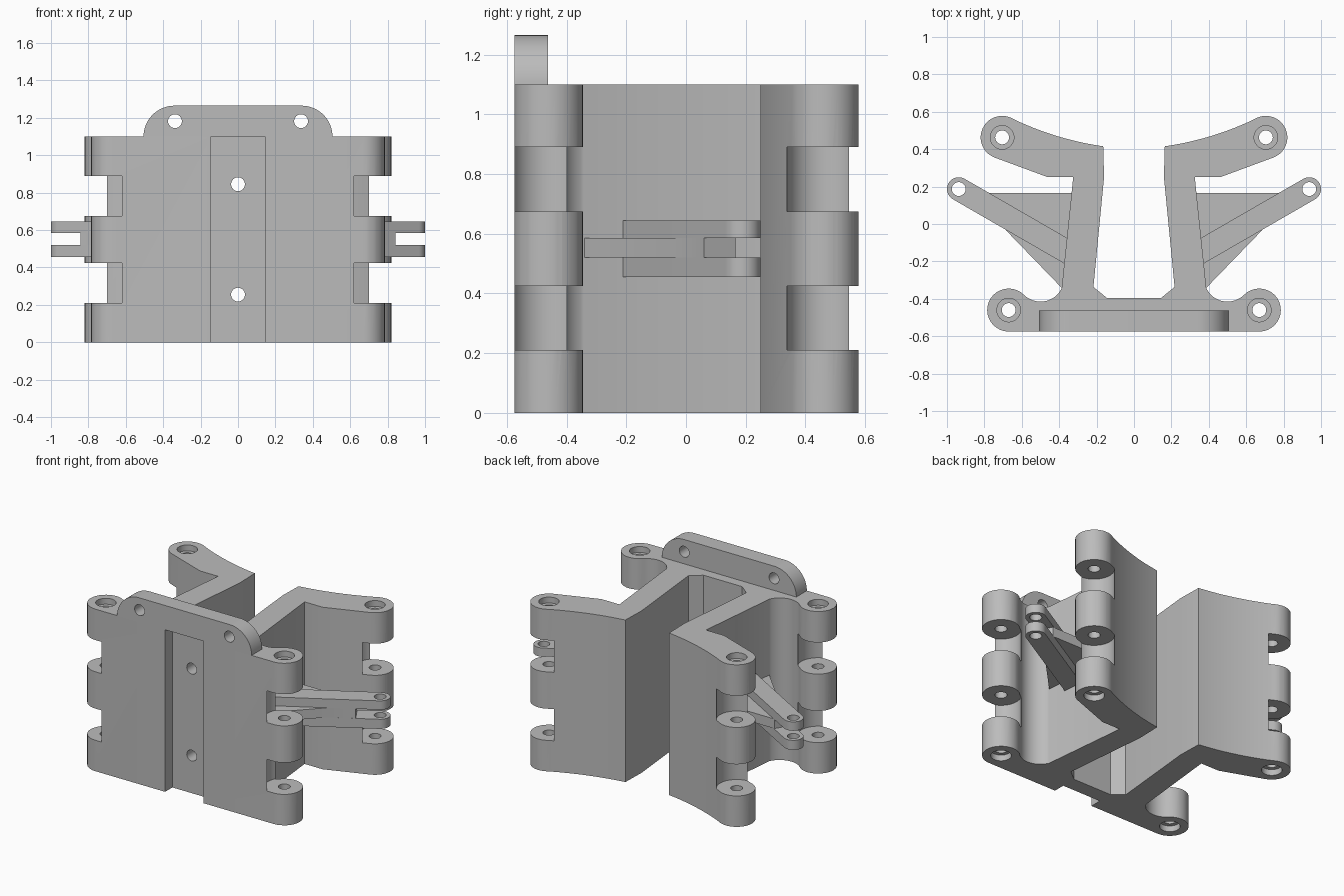
import bpy
import bmesh
from math import cos, sin, radians, pi
from mathutils import Matrix, Vector

if "Cube" in bpy.data.objects:
    bpy.data.objects.remove(bpy.data.objects["Cube"])

GREY = (0.5, 0.5, 0.5, 1.0)
grey = bpy.data.materials.new("plain grey")
grey.use_nodes = True
grey.diffuse_color = GREY
grey.node_tree.nodes["Principled BSDF"].inputs["Base Color"].default_value = GREY

HEIGHT = 1.1
HINGES = [(0.67, -0.46), (0.705, 0.463)]   # front and rear pin axes
KNUCKLE = 0.115
PIN = 0.037
LUG, LUG_R = Vector((0.937, 0.187)), 0.063
FRONT = -0.575


def arc(centre, r, start, end, n=20):
    """Points on a circle, angles in degrees."""
    steps = [radians(start + (end - start) * i / n) for i in range(n + 1)]
    return [(centre[0] + r * cos(a), centre[1] + r * sin(a)) for a in steps]


def to_object(name, bm):
    bmesh.ops.recalc_face_normals(bm, faces=bm.faces)
    mesh = bpy.data.meshes.new(name)
    bm.to_mesh(mesh)
    bm.free()
    mesh.materials.append(grey)
    obj = bpy.data.objects.new(name, mesh)
    bpy.context.collection.objects.link(obj)
    return obj


def prism(name, outline, z0, z1):
    """Extrude an xy outline between two heights."""
    bm = bmesh.new()
    face = bm.faces.new([bm.verts.new((x, y, z0)) for x, y in outline])
    top = bmesh.ops.extrude_face_region(bm, geom=[face])["geom"]
    moved = [v for v in top if isinstance(v, bmesh.types.BMVert)]
    bmesh.ops.translate(bm, verts=moved, vec=(0, 0, z1 - z0))
    return to_object(name, bm)


def rods(name, centres, r, turn=Matrix()):
    """Several cylinders along z, turned afterwards."""
    bm = bmesh.new()
    for c in centres:
        bmesh.ops.create_cone(bm, cap_ends=True, segments=32, radius1=r, radius2=r,
                              depth=3, matrix=turn @ Matrix.Translation((c[0], c[1], 0)))
    return to_object(name, bm)


def lathe(bm, centre, profile, n=48):
    """Stepped solid of revolution about a vertical axis."""
    rings = []
    for r, z in profile:
        rings.append([bm.verts.new((x, y, z)) for x, y in arc(centre, r, 0, 360, n)[:-1]])
    for low, high in zip(rings, rings[1:]):
        for i in range(n):
            j = (i + 1) % n
            bm.faces.new((low[i], low[j], high[j], high[i]))
    bm.faces.new(rings[0][::-1])
    bm.faces.new(rings[-1])


def finish(obj, cutters=(), mirrored=False):
    """Cut, mirror, bake the modifiers and shade."""
    for cutter in cutters:
        mod = obj.modifiers.new("cut", "BOOLEAN")
        mod.operation, mod.solver, mod.object = "DIFFERENCE", "EXACT", cutter
    if mirrored:
        obj.modifiers.new("mirror", "MIRROR")
    graph = bpy.context.evaluated_depsgraph_get()
    obj.data = bpy.data.meshes.new_from_object(obj.evaluated_get(graph))
    obj.modifiers.clear()
    for cutter in cutters:
        bpy.data.objects.remove(cutter)
    bpy.ops.object.select_all(action="DESELECT")
    obj.select_set(True)
    bpy.context.view_layer.objects.active = obj
    bpy.ops.object.shade_smooth_by_angle(angle=radians(30))


# Body: front plate, two walls and two rear arms in one outline
half = arc(HINGES[0], KNUCKLE, -90, 135)
half += arc((0.5, -0.29), 0.125, -45, -155)[1:]
half += [(0.325, 0.25), (0.46, 0.25)]
half += arc(HINGES[1], KNUCKLE, -69, 116)
half += arc((-0.068, 2.049), 1.65, -64, -81.9)[1:]
half += [(0.16, 0.25), (0.217, -0.337), (0.145, -0.395)]
body = prism("hinge_body", half + [(-x, y) for x, y in reversed(half)], 0, HEIGHT)

# Hinge cutter: pin bore, wide gaps between knuckles, counterbores at the ends
BORE, GAP, SINK = PIN, 0.125, 0.063
steps = [(SINK, -0.1), (SINK, 0.04), (BORE, 0.04)]
for low, high in ((0.21, 0.425), (0.675, 0.89)):
    steps += [(BORE, low), (GAP, low), (GAP, high), (BORE, high)]
steps += [(BORE, HEIGHT - 0.04), (SINK, HEIGHT - 0.04), (SINK, HEIGHT + 0.1)]
bm = bmesh.new()
for x, y in HINGES:
    for side in (1, -1):
        lathe(bm, (side * x, y), steps)
hinge_cut = to_object("hinge_cutter", bm)

# Front groove and its two screw holes
groove = prism("groove_cutter",
               [(-0.145, -0.7), (0.145, -0.7), (0.145, -0.497), (-0.145, -0.497)], -0.2, HEIGHT + 0.1)
lay_down = Matrix.Rotation(pi / 2, 4, "X")   # local y becomes z
screws = rods("screw_cutter", [(0, 0.255), (0, 0.845)], PIN, lay_down)
finish(body, [hinge_cut, groove, screws])

# Rounded mounting tab on the top front edge
tab_half = [(0.505, HEIGHT)] + arc((0.34, HEIGHT), 0.165, 0, 90)[1:]
tab = prism("mounting_tab", tab_half + [(-x, y) for x, y in reversed(tab_half)], 0, 0.113)
tab.data.transform(Matrix.Translation((0, FRONT + 0.113, 0)) @ lay_down)
tab_holes = rods("tab_cutter", [(-0.337, 1.182), (0.337, 1.182)], PIN, lay_down)
finish(tab, [tab_holes])

# Side forks: two bars around a slot, on both sides
along = Vector((cos(radians(30)), sin(radians(30))))
across = Vector((-along.y, along.x)) * LUG_R
root = LUG - along * 0.7
bar = arc(LUG, LUG_R, -60, 120) + [tuple(root + across), tuple(root - across)]
for name, z0, z1 in (("lower_fork_bar", 0.455, 0.52), ("upper_fork_bar", 0.585, 0.645)):
    fork = prism(name, bar, z0, z1)
    finish(fork, [rods("lug_cutter", [LUG], PIN)], mirrored=True)

# Web between the bars, bracing them to the wall
web = prism("fork_web", [(0.3, 0.165), (0.3, -0.34), (0.388, -0.34), (0.69, -0.028),
                         (0.842, 0.06), (0.78, 0.165)], 0.52, 0.585)
finish(web, mirrored=True)
